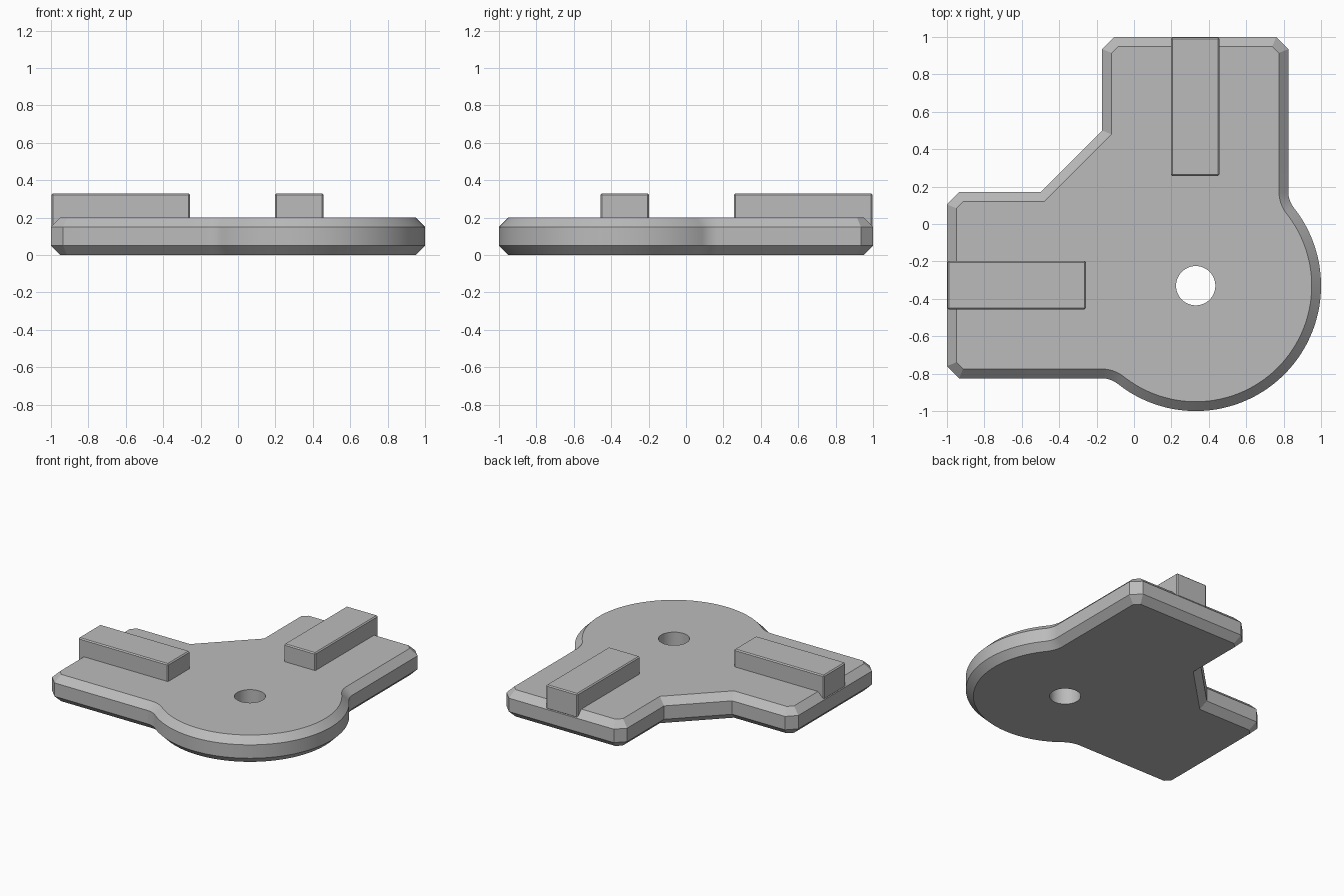
import bpy
import bmesh
from math import sin, cos, pi, atan2, sqrt, radians
from mathutils import Vector

if "Cube" in bpy.data.objects:
    bpy.data.objects.remove(bpy.data.objects["Cube"], do_unlink=True)

grey = bpy.data.materials.new("plain grey")
grey.use_nodes = True
colour = (0.5, 0.5, 0.5, 1)
grey.diffuse_color = colour
grey.node_tree.nodes["Principled BSDF"].inputs["Base Color"].default_value = colour

C, R = 0.33, 0.67         # round end: centre (C, -C) and radius
EDGE, FILLET = 0.825, 0.14
CHAMFER, THICK = 0.05, 0.2


def finish(bm, name):
    bmesh.ops.recalc_face_normals(bm, faces=bm.faces[:])
    mesh = bpy.data.meshes.new(name)
    bm.to_mesh(mesh)
    bm.free()
    mesh.materials.append(grey)
    obj = bpy.data.objects.new(name, mesh)
    bpy.context.collection.objects.link(obj)
    bpy.ops.object.select_all(action='DESELECT')
    obj.select_set(True)
    bpy.context.view_layer.objects.active = obj
    bpy.ops.object.shade_smooth_by_angle(angle=radians(25))
    return obj


def arc(cx, cy, r, a0, a1, n):
    angles = [a0 + (a1 - a0) * i / n for i in range(n + 1)]
    return [Vector((cx + r * cos(a), cy + r * sin(a))) for a in angles]


def inset(points, d):
    # Mitred inward offset of a counter-clockwise outline
    result = []
    for i, p in enumerate(points):
        a = (p - points[i - 1]).normalized()
        b = (points[(i + 1) % len(points)] - p).normalized()
        na, nb = Vector((-a.y, a.x)), Vector((-b.y, b.x))
        result.append(p + (na + nb) * d / (1 + na.dot(nb)))
    return result


def mirrored(p):
    return Vector((-p.y, -p.x))


# Half outline: round end, concave fillet, arm with clipped corners
fx = EDGE + FILLET
fy = -C + sqrt((R + FILLET) ** 2 - (fx - C) ** 2)
tangent = atan2(fy + C, fx - C)
half = arc(C, -C, R, -pi / 4, tangent, 40)
half += arc(fx, fy, FILLET, tangent + pi, pi, 10)[1:]
half += [Vector(p) for p in ((EDGE, 0.935), (0.76, 1), (-0.105, 1),
                             (-0.17, 0.935), (-0.17, 0.5))]
outline = half + [mirrored(p) for p in reversed(half[1:])]


# Base plate: chamfered slab with a through hole
def add_loop(bm, points, z):
    verts = [bm.verts.new((p.x, p.y, z)) for p in points]
    edges = [bm.edges.new((verts[i - 1], verts[i])) for i in range(len(verts))]
    return verts, edges


def skin(bm, loops):
    for (low, _), (high, _) in zip(loops, loops[1:]):
        for i in range(len(low)):
            bm.faces.new((low[i - 1], low[i], high[i], high[i - 1]))


bm = bmesh.new()
small = inset(outline, CHAMFER)
walls = [add_loop(bm, small, 0), add_loop(bm, outline, CHAMFER),
         add_loop(bm, outline, THICK - CHAMFER), add_loop(bm, small, THICK)]
circle = arc(C, -C, 0.105, 0, 2 * pi, 48)[:-1]
bore = [add_loop(bm, circle, 0), add_loop(bm, circle, THICK)]
skin(bm, walls)
skin(bm, bore)
for end in (0, -1):
    bmesh.ops.triangle_fill(bm, edges=walls[end][1] + bore[end][1],
                            use_beauty=True, normal=(0, 0, 1 if end else -1))
finish(bm, "base_plate")


# Raised ribs, flush with the arm ends
def add_rib(name, x0, x1, y0, y1):
    z0, z1 = THICK - CHAMFER, 0.33
    bm = bmesh.new()
    bmesh.ops.create_cube(bm, size=1)
    for v in bm.verts:
        v.co = (x1 if v.co.x > 0 else x0, y1 if v.co.y > 0 else y0,
                z1 if v.co.z > 0 else z0)
    edges = [e for e in bm.edges if max(v.co.z for v in e.verts) > z0]
    bmesh.ops.bevel(bm, geom=edges, offset=0.008, segments=1, affect='EDGES')
    finish(bm, name)


add_rib("back_rib", 0.197, 0.457, 0.257, 0.998)
add_rib("right_rib", -0.998, -0.257, -0.457, -0.197)
